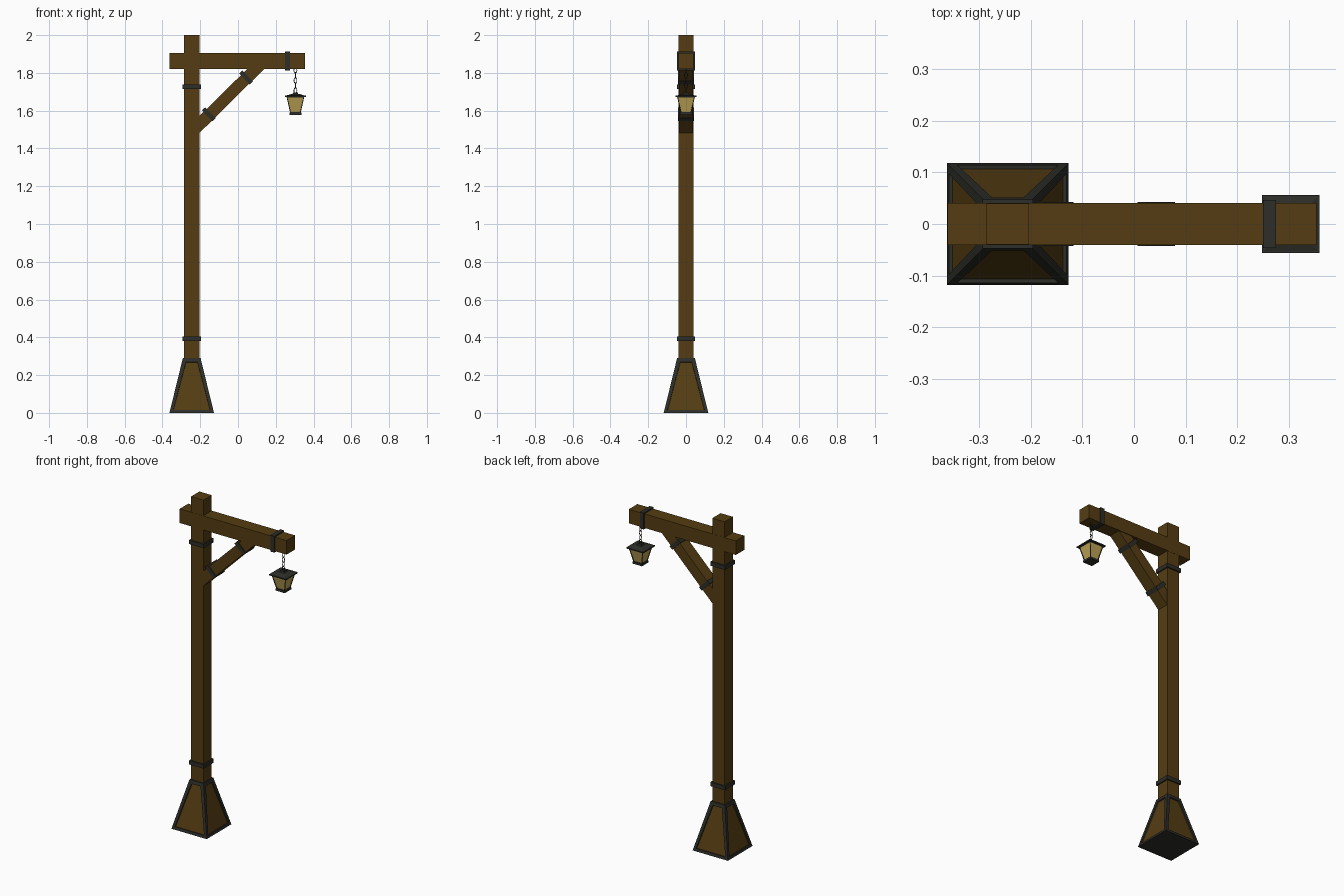
import bpy, bmesh
from math import radians, pi
from mathutils import Matrix, Vector

cube = bpy.data.objects.get("Cube")
if cube:
    bpy.data.objects.remove(cube)


def material(name, color):
    m = bpy.data.materials.new(name)
    m.use_nodes = True
    m.diffuse_color = (*color, 1)
    m.node_tree.nodes["Principled BSDF"].inputs["Base Color"].default_value = (*color, 1)
    return m


WOOD = material("brown wood", (0.09, 0.046, 0.006))
IRON = material("dark iron", (0.026, 0.027, 0.021))
GLASS = material("warm glass", (0.50, 0.36, 0.09))


def finish(name, bm, *mats):
    bmesh.ops.recalc_face_normals(bm, faces=bm.faces)
    mesh = bpy.data.meshes.new(name)
    bm.to_mesh(mesh)
    bm.free()
    for m in mats:
        mesh.materials.append(m)
    ob = bpy.data.objects.new(name, mesh)
    bpy.context.collection.objects.link(ob)
    return ob


def box(name, center, size, mat, tilt=0):
    bm = bmesh.new()
    bmesh.ops.create_cube(bm, size=1, matrix=Matrix.Translation(center)
                          @ Matrix.Rotation(tilt, 4, 'Y') @ Matrix.Diagonal((*size, 1)))
    return finish(name, bm, mat)


def frustum(name, x, z0, z1, r0, r1, frame, panel=None, border=0, depth=0):
    """Square tapered block; its four sides can hold sunken panels."""
    bm = bmesh.new()
    rings = [[bm.verts.new((x + r * a, r * b, z)) for a, b in ((-1, -1), (1, -1), (1, 1), (-1, 1))]
             for z, r in ((z0, r0), (z1, r1))]
    bm.faces.new(rings[0][::-1])
    bm.faces.new(rings[1])
    sides = [bm.faces.new((rings[0][i], rings[0][(i + 1) % 4],
                           rings[1][(i + 1) % 4], rings[1][i])) for i in range(4)]
    bm.normal_update()
    if panel:
        bmesh.ops.inset_individual(bm, faces=sides, thickness=border)
        bmesh.ops.inset_individual(bm, faces=sides, thickness=depth * 0.2, depth=-depth)
        for f in sides:
            f.material_index = 1
    return finish(name, bm, frame, *([panel] if panel else []))


POST_X, LAMP_X = -0.245, 0.304

# Timber frame
box("post", (POST_X, 0, 1.14), (0.082, 0.08, 1.72), WOOD)
box("crossbeam", (-0.004, 0, 1.863), (0.716, 0.082, 0.085), WOOD)

# Diagonal brace, cut flush against the post and the beam
bm = bmesh.new()
outline = [(-0.206, 1.48), (0.14, 1.822), (0.05, 1.822), (-0.206, 1.57)]
face = bm.faces.new([bm.verts.new((x, -0.037, z)) for x, z in outline])
ext = bmesh.ops.extrude_face_region(bm, geom=[face])
bmesh.ops.translate(bm, vec=(0, 0.074, 0),
                    verts=[v for v in ext["geom"] if isinstance(v, bmesh.types.BMVert)])
finish("brace", bm, WOOD)

# Iron bands
for name, z in (("lower_post_band", 0.393), ("upper_post_band", 1.726)):
    box(name, (POST_X, 0, z), (0.098, 0.096, 0.024), IRON)
box("beam_band", (0.263, 0, 1.863), (0.026, 0.094, 0.099), IRON)
for name, x, z in (("lower_brace_band", -0.154, 1.581), ("upper_brace_band", 0.043, 1.776)):
    box(name, (x, 0, z), (0.024, 0.086, 0.08), IRON, radians(-44.5))

# Framed foot
frustum("foot", POST_X, 0, 0.29, 0.118, 0.047, IRON, WOOD, 0.026, 0.007)

# Lantern
frustum("lantern_body", LAMP_X, 1.588, 1.674, 0.028, 0.047, IRON, GLASS, 0.005, 0.003)
frustum("lantern_base", LAMP_X, 1.578, 1.59, 0.031, 0.031, IRON)
frustum("lantern_rim", LAMP_X, 1.672, 1.679, 0.056, 0.056, IRON)
frustum("lantern_roof", LAMP_X, 1.679, 1.688, 0.052, 0.022, IRON)
frustum("lantern_cap", LAMP_X, 1.687, 1.696, 0.016, 0.012, IRON)

# Chain of oval links, each turned a quarter from the last
STEP = 0.027
for i in range(5):
    bpy.ops.mesh.primitive_torus_add(major_segments=12, minor_segments=6,
                                     major_radius=0.010, minor_radius=0.0022)
    link = bpy.context.object
    link.name = f"chain_link_{i + 1}"
    link.data.transform(Matrix.Translation((LAMP_X, 0, 1.706 + i * STEP))
                        @ Matrix.Rotation(i * pi / 2, 4, 'Z')
                        @ Matrix.Diagonal((0.8, 1, 1.45, 1)) @ Matrix.Rotation(pi / 2, 4, 'X'))
    link.data.materials.append(IRON)
